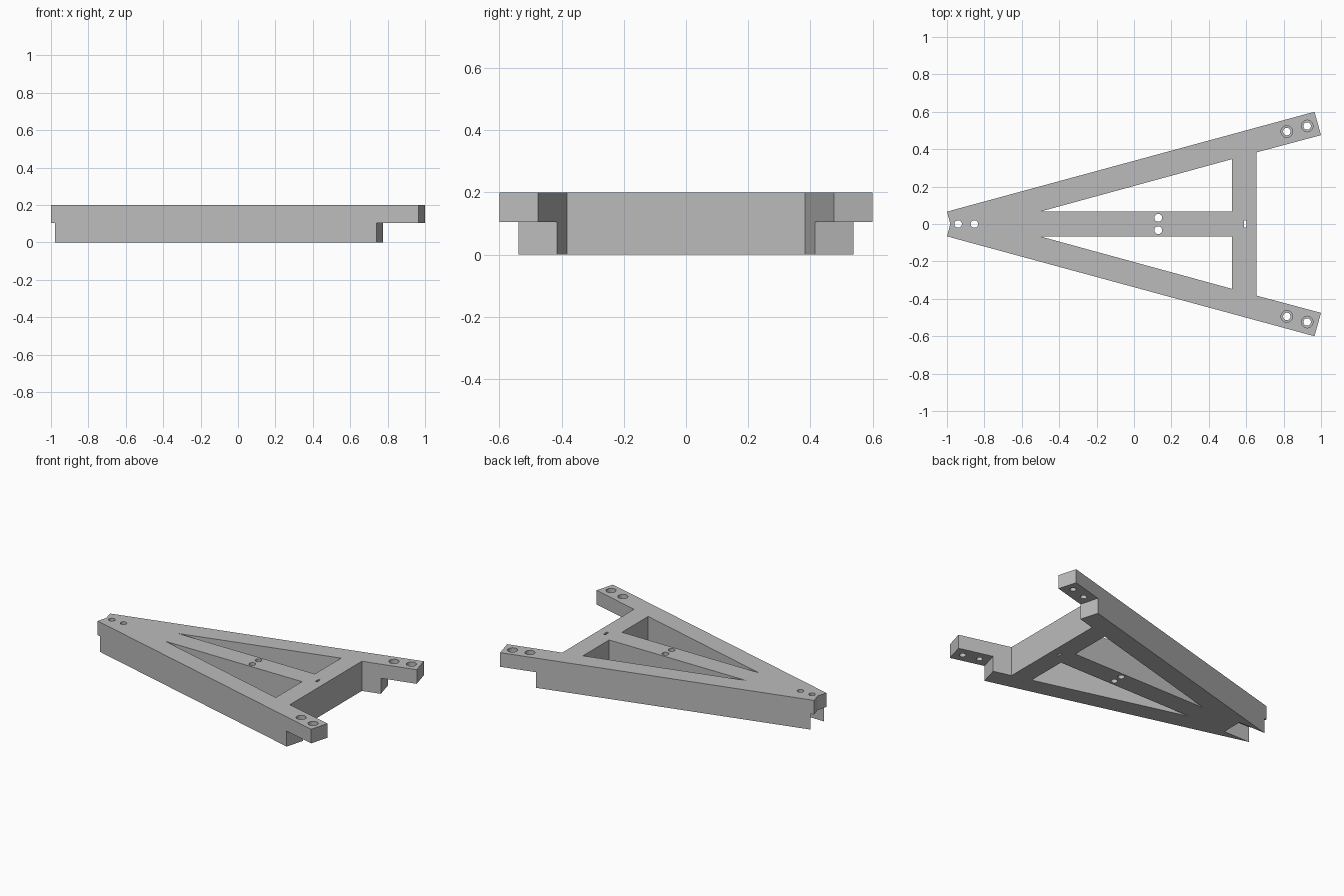
import bpy, bmesh, math

if "Cube" in bpy.data.objects:
    bpy.data.objects.remove(bpy.data.objects["Cube"])

H = 0.2        # full height
STEP = 0.105   # underside of the stepped ends

grey = bpy.data.materials.new("mid grey")
grey.diffuse_color = (0.5, 0.5, 0.5, 1)
grey.use_nodes = True
grey.node_tree.nodes["Principled BSDF"].inputs["Base Color"].default_value = grey.diffuse_color


def prism(name, pts, z0, z1):
    """Extrude a flat outline from z0 to z1."""
    bm = bmesh.new()
    face = bm.faces.new([bm.verts.new((x, y, z0)) for x, y in pts])
    ext = bmesh.ops.extrude_face_region(bm, geom=[face])
    for v in ext["geom"]:
        if isinstance(v, bmesh.types.BMVert):
            v.co.z = z1
    bmesh.ops.recalc_face_normals(bm, faces=bm.faces)
    me = bpy.data.meshes.new(name)
    bm.to_mesh(me)
    bm.free()
    ob = bpy.data.objects.new(name, me)
    bpy.context.collection.objects.link(ob)
    me.materials.append(grey)
    return ob


def circle(cx, cy, r, n=32):
    return [(cx + r * math.cos(2 * math.pi * i / n),
             cy + r * math.sin(2 * math.pi * i / n)) for i in range(n)]


def cut(target, pts, z0=-0.1, z1=H + 0.1):
    """Subtract a prism from the target."""
    tool = prism("cutter", pts, z0, z1)
    mod = target.modifiers.new("cut", 'BOOLEAN')
    mod.operation = 'DIFFERENCE'
    mod.solver = 'EXACT'
    mod.object = tool
    bpy.context.view_layer.update()
    dg = bpy.context.evaluated_depsgraph_get()
    me = bpy.data.meshes.new_from_object(target.evaluated_get(dg))
    target.modifiers.clear()
    target.data = me
    bpy.data.objects.remove(tool)


# A-shaped frame outline with square-cut arm ends
half = [(-1, 0.066), (0.965, 0.6), (1, 0.475), (0.655, 0.383)]
outline = [(-0.982, 0)] + half + [(x, -y) for x, y in reversed(half)]
frame = prism("frame", outline, 0, H)

for s in (1, -1):
    # triangular window between arm and middle bar
    cut(frame, [(-0.495, 0.068 * s), (0.525, 0.068 * s), (0.525, 0.347 * s)])
    # underside step at the arm end
    cut(frame, [(0.713, 0.637 * s), (0.802, 0.316 * s),
                (1.2, 0.42 * s), (1.1, 0.75 * s)], -0.1, STEP)
    # counterbored bolt holes in the arm end
    for x, y in ((0.817, 0.494), (0.926, 0.524)):
        cut(frame, circle(x, y * s, 0.02))
        cut(frame, circle(x, y * s, 0.031), 0.15, H + 0.1)
    # pair of holes in the middle bar
    cut(frame, circle(0.13, 0.033 * s, 0.021))

# underside slot at the narrow tip
cut(frame, [(-1.2, -0.072), (-0.78, -0.072), (-0.78, 0.072), (-1.2, 0.072)], -0.1, STEP)

# holes through the tip
for x in (-0.94, -0.853):
    cut(frame, circle(x, 0, 0.02))

# small slot in the cross bar
cut(frame, [(0.588, -0.018), (0.602, -0.018), (0.602, 0.018), (0.588, 0.018)])

# smooth hole walls, sharp edges elsewhere
bpy.context.view_layer.objects.active = frame
frame.select_set(True)
bpy.ops.object.shade_smooth_by_angle(angle=math.radians(30))
